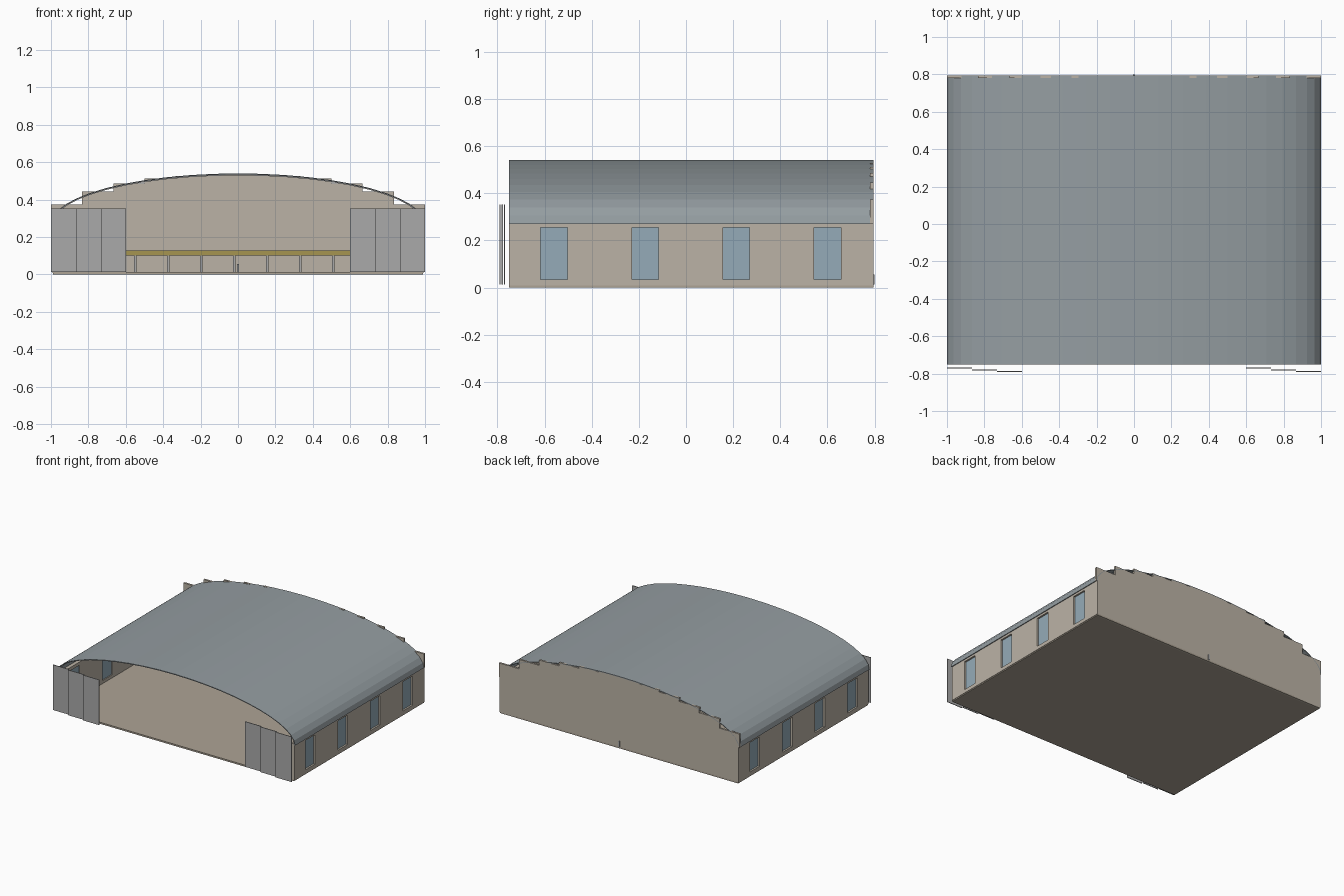
import bpy, bmesh, math

if "Cube" in bpy.data.objects:
    bpy.data.objects.remove(bpy.data.objects["Cube"])

def material(name, rgb):
    m = bpy.data.materials.new(name)
    m.diffuse_color = (*rgb, 1)
    m.use_nodes = True
    m.node_tree.nodes["Principled BSDF"].inputs["Base Color"].default_value = m.diffuse_color
    return m

WALL = material("tan_wall", (0.50, 0.45, 0.38))
FLOOR = material("floor_tan", (0.42, 0.37, 0.30))
ROOF = material("roof_blue_grey", (0.30, 0.34, 0.36))
GLASS = material("window_glass", (0.30, 0.41, 0.48))
STEEL = material("door_steel", (0.40, 0.40, 0.40))
GOLD = material("bench_top_gold", (0.38, 0.30, 0.08))

def boxes(name, spans, mat):
    """One object made of boxes given as (x0, x1, y0, y1, z0, z1)."""
    bm = bmesh.new()
    for x0, x1, y0, y1, z0, z1 in spans:
        vs = bmesh.ops.create_cube(bm, size=1)["verts"]
        for v in vs:
            v.co.x = x0 if v.co.x < 0 else x1
            v.co.y = y0 if v.co.y < 0 else y1
            v.co.z = z0 if v.co.z < 0 else z1
    me = bpy.data.meshes.new(name)
    bm.to_mesh(me)
    bm.free()
    me.materials.append(mat)
    ob = bpy.data.objects.new(name, me)
    bpy.context.collection.objects.link(ob)
    return ob

FRONT, BACK, SPRING, RISE = -0.75, 0.795, 0.27, 0.27

def arch(name, y0, y1, outer, thick, mat, segs=24):
    """Closed elliptical vault shell swept along y."""
    bm = bmesh.new()
    rings = []
    for i in range(segs + 1):
        a = math.pi * i / segs
        ring = []
        for inset, y in ((outer, y0), (outer, y1), (outer + thick, y1), (outer + thick, y0)):
            ring.append(bm.verts.new(((1 - inset) * math.cos(a), y,
                                      SPRING + (RISE - inset) * math.sin(a))))
        rings.append(ring)
    for r, s in zip(rings, rings[1:]):
        for k in range(4):
            n = (k + 1) % 4
            bm.faces.new((r[k], r[n], s[n], s[k]))
    bm.faces.new(rings[0])
    bm.faces.new(rings[-1])
    bmesh.ops.recalc_face_normals(bm, faces=bm.faces)
    me = bpy.data.meshes.new(name)
    bm.to_mesh(me)
    bm.free()
    me.materials.append(mat)
    ob = bpy.data.objects.new(name, me)
    bpy.context.collection.objects.link(ob)

# floor slab
boxes("floor_slab", [(-0.99, 0.99, FRONT, BACK, 0, 0.012)], FLOOR)

# vaulted roof and thin ribs below it
arch("roof", FRONT, BACK, 0, 0.006, ROOF)
for i in range(7):
    y = -0.72 + i * 0.24
    arch(f"roof_rib_{i + 1}", y, y + 0.015, 0.005, 0.006, STEEL)

# back wall with stepped gable
N = 12
gable = [(-0.99, 0.99, 0.78, BACK, 0.0, SPRING)]
for i in range(N):
    x0 = -1 + 2 * i / N
    xc = x0 + 1 / N
    gable.append((x0, x0 + 2 / N, 0.78, BACK, SPRING, SPRING + RISE * math.sqrt(1 - xc * xc) - 0.004))
boxes("back_wall", gable, WALL)

# side walls with window openings, recessed glass and mullions
centres = (-0.56, -0.173, 0.213, 0.6)
HW, Z0, Z1 = 0.057, 0.035, 0.255
for side, s in (("left", -1), ("right", 1)):
    xa, xb = sorted((s * 0.965, s * 0.993))
    ga, gb = sorted((s * 0.972, s * 0.980))
    wall = [(xa, xb, FRONT, BACK, 0.008, Z0), (xa, xb, FRONT, BACK, Z1, SPRING + 0.01)]
    edges = [FRONT] + [c + d for c in centres for d in (-HW, HW)] + [BACK]
    wall += [(xa, xb, a, b, Z0, Z1) for a, b in zip(edges[::2], edges[1::2])]
    boxes(side + "_wall", wall, WALL)
    boxes(side + "_windows", [(ga, gb, c - HW, c + HW, Z0, Z1) for c in centres], GLASS)

# sliding door panels, staggered in depth
W = 0.4 / 3
for side, start in (("left", -1.0), ("right", 0.6)):
    boxes(side + "_sliding_doors",
          [(start + i * W, start + (i + 1) * W, -0.772 - i * 0.01, -0.767 - i * 0.01, 0.012, 0.352)
           for i in range(3)], STEEL)

# long workbench along the back wall
boxes("workbench_top", [(-0.94, 0.94, 0.67, 0.78, 0.10, 0.128)], GOLD)
boxes("workbench_legs", [(x - 0.006, x + 0.006, y, y + 0.012, 0.012, 0.10)
                         for x in (-0.02 + 0.1765 * k for k in range(-5, 6))
                         for y in (0.675, 0.765)], STEEL)

# small post through the back wall
boxes("wall_post", [(-0.006, 0.006, 0.77, 0.80, 0.012, 0.055)], STEEL)
